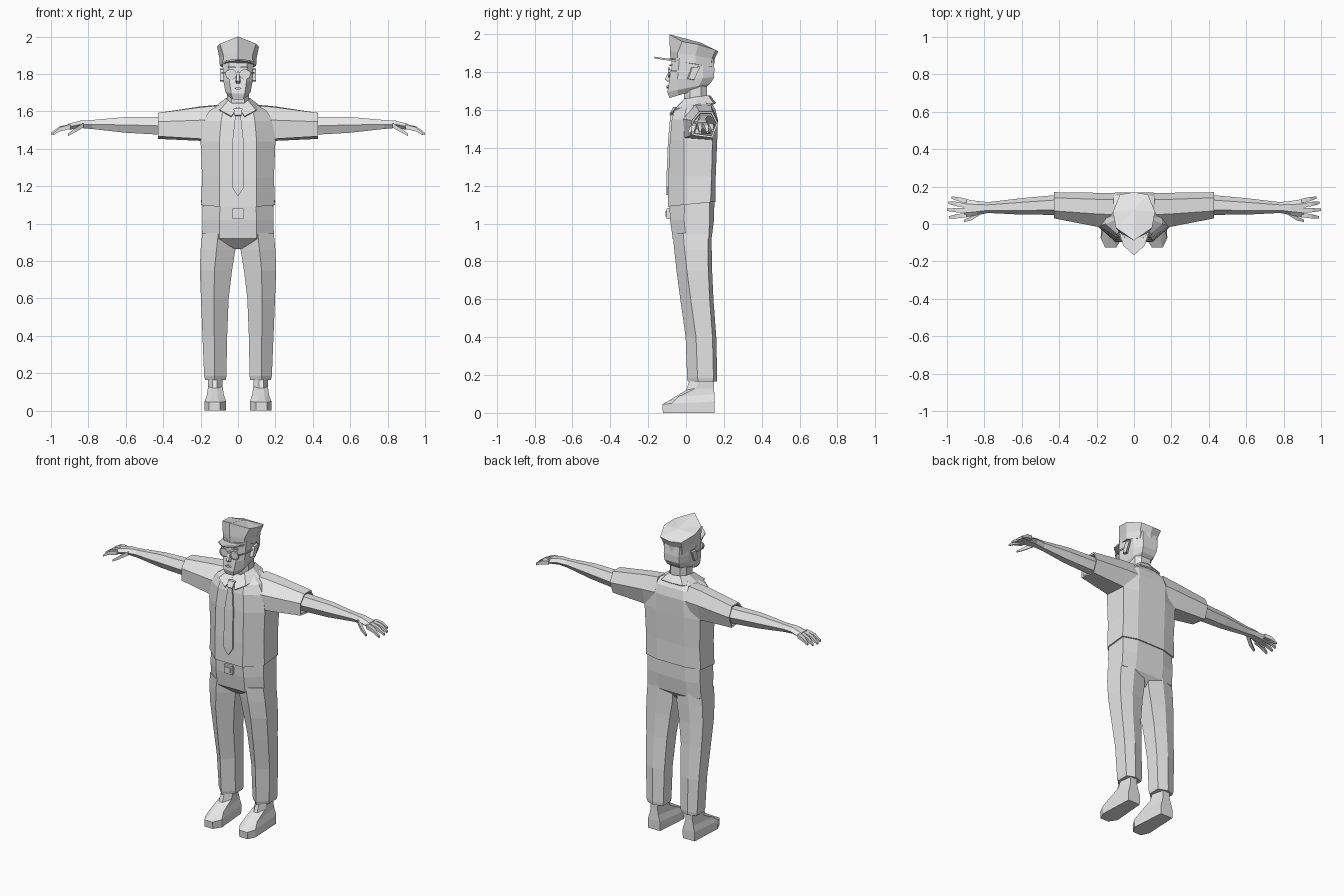
import bpy, bmesh, math
from mathutils import Vector

grey = bpy.data.materials.new("plain grey")
grey.diffuse_color = (0.8, 0.8, 0.8, 1)


def finish(name, bm, mirror=False, thick=0):
    """Turn a bmesh into a flat shaded object, optionally mirrored in x."""
    bmesh.ops.recalc_face_normals(bm, faces=bm.faces)
    me = bpy.data.meshes.new(name)
    bm.to_mesh(me)
    bm.free()
    me.materials.append(grey)
    ob = bpy.data.objects.new(name, me)
    bpy.context.collection.objects.link(ob)
    if mirror:
        mod = ob.modifiers.new("mirror", 'MIRROR')
        mod.merge_threshold = 0.0005
    if thick:
        mod = ob.modifiers.new("thickness", 'SOLIDIFY')
        mod.thickness = thick
        mod.offset = 0
    return ob


def add_loft(bm, rings, closed=True, caps=True):
    """Skin a list of point rings with quads."""
    vs = [[bm.verts.new(p) for p in r] for r in rings]
    n = len(vs[0])
    for a, b in zip(vs, vs[1:]):
        for i in range(n if closed else n - 1):
            j = (i + 1) % n
            bm.faces.new((a[i], a[j], b[j], b[i]))
    if caps:
        bm.faces.new(vs[0])
        bm.faces.new(vs[-1])
    return vs


def loft(name, rings, mirror=False, thick=0, closed=True, caps=True):
    bm = bmesh.new()
    add_loft(bm, rings, closed, caps)
    return finish(name, bm, mirror, thick)


def sym(half):
    """Complete a half ring (front to back, x >= 0) on the other side."""
    return half + [(-x, y, z) for x, y, z in reversed(half) if x > 1e-6]


def body_ring(z, tilt, xf, yf, xs, y1, y2, xb, yb):
    return sym([(x, y, z + tilt * y) for x, y in
                ((xf, yf), (xs, y1), (xs, y2), (xb, yb))])


def hexring(x, cy, cz, ry, rz):
    return [(x, cy + ry * math.cos(math.radians(a)), cz + rz * math.sin(math.radians(a)) / 0.866)
            for a in range(0, 360, 60)]


def plate(name, outline, y0, y1, mirror=False):
    """Front facing plate from an (x, z) outline."""
    return loft(name, [[(x, y, z) for x, z in outline] for y in (y0, y1)], mirror)


# Shirt, with a loose hem over the trousers
loft("shirt", [body_ring(*r) for r in (
    (1.10, .1, .10, -.095, .197, -.01, .13, .10, .157),
    (1.25, 0, .10, -.093, .192, -.01, .135, .10, .157),
    (1.44, 0, .10, -.085, .20, -.01, .14, .10, .165),
    (1.55, 0, .09, -.075, .188, -.01, .13, .10, .168),
    (1.605, 0, .08, -.06, .15, .0, .12, .09, .155),
    (1.645, 0, .04, -.02, .085, .03, .10, .05, .13))])

# Trouser top tapering to the crotch
loft("trouser_seat", [body_ring(*r) for r in (
    (.865, 0, .025, -.01, .03, .03, .07, .025, .09),
    (.92, 0, .10, -.07, .192, .0, .12, .10, .135),
    (1.02, 0, .10, -.084, .19, -.01, .125, .10, .148),
    (1.11, .1, .095, -.088, .188, -.008, .125, .095, .15))])


def leg_ring(z, xi, xo, xc, yf, yb):
    m = .055
    return [(xc, yf, z), (xo, yf + m, z), (xo, yb - .02, z),
            (xc, yb, z), (xi, yb - .02, z), (xi, yf + m, z)]


loft("trouser_legs", [leg_ring(*r) for r in (
    (.165, .065, .176, .125, .01, .163), (.185, .062, .181, .125, .006, .165),
    (.40, .058, .19, .127, -.002, .16), (.60, .05, .198, .128, -.03, .145),
    (.75, .032, .204, .126, -.05, .138), (.86, .014, .20, .115, -.062, .136),
    (.95, .02, .191, .105, -.07, .136))], mirror=True)


# Shoes: broad sole, sloped toe and an ankle column
def shoe_ring(zf, zm, zb, yf, inset, yb):
    i = inset
    return [(.095 + i, yf, zf), (.155 - i, yf, zf), (.178 - i, yf + .05, zm),
            (.168 - i, yb, zb), (.082 + i, yb, zb), (.064 + i, yf + .05, zm)]


loft("shoes", [shoe_ring(*r) for r in (
    (0, 0, 0, -.122, 0, .15), (.045, .05, .06, -.125, 0, .152),
    (.065, .085, .10, -.09, .012, .15), (.12, .13, .13, .0, .018, .148),
    (.185, .185, .185, .025, .018, .148))], mirror=True)

# Short sleeves: wide at the shoulder, with an open looking cuff
shoulder = [(-.015, 1.45), (-.025, 1.555), (.05, 1.63), (.13, 1.635), (.166, 1.55), (.14, 1.44)]
cuff = [(.03, 1.467), (.03, 1.545), (.07, 1.592), (.14, 1.592), (.17, 1.53), (.14, 1.453)]


def cuff_ring(x, k):
    return [(x, .10 + (y - .10) * k, 1.525 + (z - 1.525) * k) for y, z in cuff]


loft("sleeves", [[(.11, y, z) for y, z in shoulder],
                 [(.20, y * .8 + c * .2, z * .8 + d * .2) for (y, z), (c, d) in zip(shoulder, cuff)],
                 cuff_ring(.428, 1), cuff_ring(.425, .85), cuff_ring(.40, .8)], mirror=True)

# Forearms running into palms
loft("forearms", [hexring(*r) for r in (
    (.39, .103, 1.522, .054, .048), (.60, .094, 1.528, .044, .042),
    (.78, .088, 1.530, .029, .024), (.84, .085, 1.531, .038, .020),
    (.905, .084, 1.518, .049, .016))], mirror=True)

# Four fingers and a thumb on each hand
bm = bmesh.new()
fingers = [((.895, .122, 1.52), (.94, .133, 1.512), (.975, .141, 1.492)),
           ((.90, .097, 1.52), (.955, .108, 1.508), (.993, .113, 1.482)),
           ((.90, .072, 1.52), (.955, .074, 1.507), (1.0, .076, 1.48)),
           ((.895, .048, 1.518), (.95, .041, 1.505), (.99, .036, 1.478)),
           ((.825, .06, 1.527), (.87, .03, 1.50), (.91, .016, 1.474))]
for path in fingers:
    rings = []
    for p, r in zip(path, (.012, .011, .006)):
        rings.append([(p[0], p[1] + a * r, p[2] + b * r)
                      for a, b in ((-1, -1), (1, -1), (1, 1), (-1, 1))])
    add_loft(bm, rings)
finish("fingers", bm, mirror=True)

# Neck, and head with a jaw rising to the back
loft("neck", [body_ring(*r) for r in (
    (1.60, 0, .035, -.01, .06, .02, .08, .035, .11),
    (1.73, 0, .035, -.01, .06, .02, .08, .035, .11))])
loft("head", [body_ring(*r) for r in (
    (1.69, .3, .028, -.088, .05, -.04, .05, .035, .105),
    (1.715, .2, .036, -.098, .068, -.045, .07, .045, .13),
    (1.765, .05, .046, -.088, .078, -.045, .09, .052, .148),
    (1.815, 0, .048, -.078, .081, -.04, .09, .055, .15),
    (1.875, 0, .048, -.075, .083, -.035, .09, .055, .145))])

# Nose wedge, lips, brow
loft("nose", [[(.006, -.075, 1.815), (-.006, -.075, 1.815), (-.005, -.086, 1.815), (.005, -.086, 1.815)],
              [(.015, -.08, 1.757), (-.015, -.08, 1.757), (-.009, -.112, 1.762), (.009, -.112, 1.762)],
              [(.012, -.085, 1.75), (-.012, -.085, 1.75), (-.006, -.098, 1.75), (.006, -.098, 1.75)]])
plate("lips", [(-.02, 1.722), (0, 1.714), (.02, 1.722), (.008, 1.73), (-.008, 1.73)], -.104, -.085)
plate("brows", [(.012, 1.832), (.055, 1.835), (.05, 1.842), (.014, 1.84)], -.086, -.06, True)

# Ears, slanted back
ear = [(.005, 1.765), (.035, 1.76), (.068, 1.83), (.025, 1.825)]
loft("ears", [[(.075, y, z) for y, z in ear],
              [(.097, y + .008, z) for y, z in ear]], mirror=True)

# Spectacles: rims, lenses, bridge and side arms
bm = bmesh.new()
angles = [math.tau * i / 10 for i in range(10)]


def disc(r, y):
    return [(.037 + r * math.cos(a), y, 1.798 + r * math.sin(a) * .9) for a in angles]


add_loft(bm, [disc(.025, -.087), disc(.025, -.094), disc(.031, -.094), disc(.031, -.085)], caps=False)
bm.faces.new([bm.verts.new(p) for p in disc(.026, -.09)])
add_loft(bm, [[(x, y, z) for y, z in ((-.094, 1.80), (-.088, 1.80), (-.088, 1.806), (-.094, 1.806))]
              for x in (0, .012)], caps=False)
add_loft(bm, [[(x, y, z) for x, z in ((s, 1.802), (s + .004, 1.802), (s + .004, 1.81), (s, 1.81))]
              for s, y in ((.065, -.09), (.082, -.04), (.084, .03))])
finish("spectacles", bm, mirror=True)

# Peaked cap: narrow band, flared crown rising to a front point
band = [(0, -.085, 1.915), (.078, -.045, 1.902), (.10, .05, 1.888), (.066, .137, 1.872), (0, .152, 1.872)]
crown = [(0, -.088, 2.0), (.097, -.02, 1.962), (.112, .065, 1.947), (.075, .158, 1.917), (0, .17, 1.91)]
bm = bmesh.new()
rings = add_loft(bm, [sym([(x * .97, y * .97, z - .045) for x, y, z in band]),
                      sym(band), sym(crown)], caps=False)
bm.faces.new(rings[0])
top = bm.verts.new((0, .075, 1.957))
for i in range(8):
    bm.faces.new((rings[2][i], rings[2][(i + 1) % 8], top))
finish("cap", bm)
brim = [(0, -.167, 1.882), (.058, -.115, 1.874), (.08, -.04, 1.862), (.03, -.03, 1.868)]
loft("cap_peak", [sym(brim), sym([(x, y, z - .009) for x, y, z in brim])])

# Shirt collar folded around the neck
inner = [(.006, -.045, 1.618), (.05, -.005, 1.657), (.062, .06, 1.668), (.04, .115, 1.675), (0, .125, 1.675)]
outer = [(.035, -.085, 1.572), (.095, -.055, 1.604), (.122, .05, 1.622), (.075, .145, 1.632), (0, .155, 1.635)]
loft("collar", [inner, outer], mirror=True, thick=.008, closed=False, caps=False)


# Necktie following the chest, with a knot
def tie_ring(z, w, y):
    return [(-w, y, z), (w, y, z), (w, y + .02, z), (-w, y + .02, z)]


loft("necktie", [tie_ring(*r) for r in (
    (1.15, .003, -.104), (1.195, .033, -.104), (1.25, .032, -.103), (1.44, .03, -.095), (1.55, .018, -.085),
    (1.575, .013, -.082), (1.58, .018, -.087), (1.615, .024, -.068))])

# Belt buckle
plate("belt_buckle", [(-.03, 1.025), (.03, 1.025), (.03, 1.08), (-.03, 1.08)], -.103, -.08)
plate("buckle_centre", [(-.018, 1.037), (.018, 1.037), (.018, 1.068), (-.018, 1.068)], -.107, -.10)
